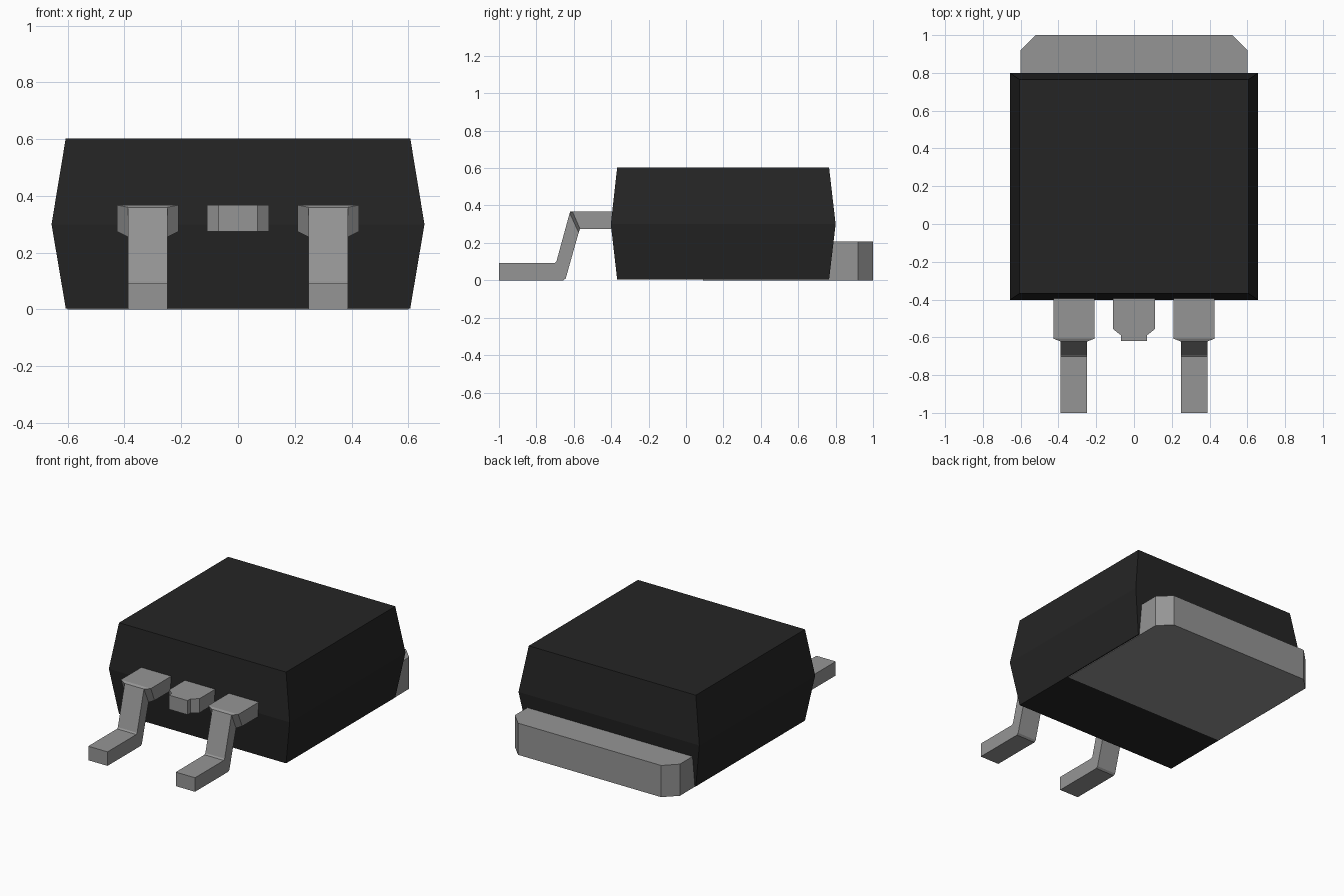
import bpy

cube = bpy.data.objects.get("Cube")
if cube:
    bpy.data.objects.remove(cube, do_unlink=True)


def material(name, value):
    mat = bpy.data.materials.new(name)
    mat.use_nodes = True
    colour = (value, value, value, 1)
    mat.diffuse_color = colour
    mat.node_tree.nodes["Principled BSDF"].inputs["Base Color"].default_value = colour
    return mat


black = material("black_plastic", 0.018)
metal = material("grey_metal", 0.3)


def loft(name, rings, mat):
    """Join equal-length rings of points into a capped flat-shaded solid."""
    n = len(rings[0])
    verts = [p for ring in rings for p in ring]
    faces = [tuple(range(n))[::-1], tuple(range(len(verts) - n, len(verts)))]
    for r in range(len(rings) - 1):
        for i in range(n):
            a, b = r * n + i, r * n + (i + 1) % n
            faces.append((a, b, b + n, a + n))
    mesh = bpy.data.meshes.new(name)
    mesh.from_pydata(verts, [], faces)
    mesh.materials.append(mat)
    obj = bpy.data.objects.new(name, mesh)
    bpy.context.collection.objects.link(obj)
    # Make all normals point outwards
    bpy.context.view_layer.objects.active = obj
    obj.select_set(True)
    bpy.ops.object.mode_set(mode="EDIT")
    bpy.ops.mesh.select_all(action="SELECT")
    bpy.ops.mesh.normals_make_consistent(inside=False)
    bpy.ops.object.mode_set(mode="OBJECT")
    obj.select_set(False)
    return obj


def rectangle(x, front, back, z):
    return [(-x, front, z), (x, front, z), (x, back, z), (-x, back, z)]


def plate(name, half_outline, bottom, top):
    """Extrude an outline mirrored across x = 0."""
    outline = half_outline + [(-x, y) for x, y in reversed(half_outline)]
    return loft(name, [[(x, y, z) for x, y in outline] for z in (bottom, top)], metal)


# Moulded body, widest at mid height
loft("body", [rectangle(0.607, -0.368, 0.765, 0.004),
              rectangle(0.657, -0.402, 0.8, 0.3),
              rectangle(0.607, -0.368, 0.765, 0.603)], black)

# Heat tab, exposed underneath and behind the body
plate("heat_tab", [(0.6, 0.09), (0.6, 0.92), (0.52, 1.0)], 0, 0.208)

# Cropped middle lead
plate("middle_lead", [(0.11, -0.3), (0.11, -0.557), (0.068, -0.59), (0.068, -0.62)],
      0.275, 0.368)

# Bent outer leads: half width, then top (y, z) and bottom (y, z) at each station
stations = [
    (0.109, (-0.3, 0.368), (-0.3, 0.275)),
    (0.109, (-0.607, 0.368), (-0.567, 0.275)),
    (0.07, (-0.622, 0.36), (-0.574, 0.255)),
    (0.07, (-0.693, 0.1), (-0.643, 0.01)),
    (0.07, (-0.702, 0.092), (-0.655, 0)),
    (0.07, (-1.0, 0.092), (-1.0, 0)),
]
for side, centre in (("left", 0.318), ("right", -0.318)):
    rings = [[(centre - w, *top), (centre + w, *top),
              (centre + w, *low), (centre - w, *low)] for w, top, low in stations]
    loft(side + "_lead", rings, metal)
